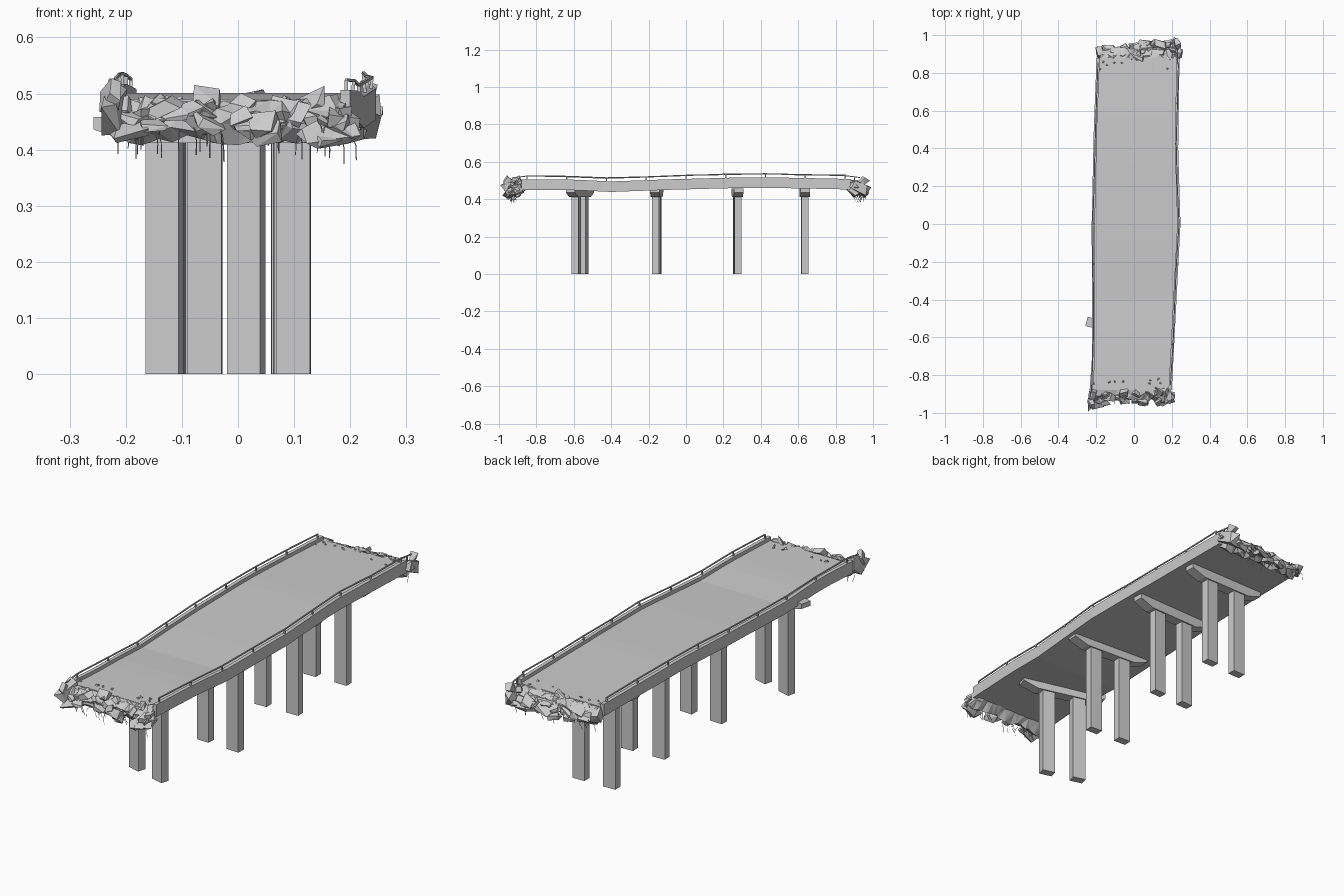
import bpy, bmesh, math, random
from mathutils import Vector, Matrix, Euler

random.seed(11)
if "Cube" in bpy.data.objects:
    bpy.data.objects.remove(bpy.data.objects["Cube"])


def material(name, v):
    m = bpy.data.materials.new(name)
    m.use_nodes = True
    m.diffuse_color = (v, v, v, 1)
    m.node_tree.nodes["Principled BSDF"].inputs["Base Color"].default_value = (v, v, v, 1)
    return m


concrete = material("concrete grey", 0.6)


def finish(bm, name, normals=True):
    if normals:
        bmesh.ops.recalc_face_normals(bm, faces=bm.faces)
    me = bpy.data.meshes.new(name)
    bm.to_mesh(me)
    bm.free()
    me.materials.append(concrete)
    ob = bpy.data.objects.new(name, me)
    bpy.context.collection.objects.link(ob)
    return ob


def lerp(table, y):
    if y <= table[0][0]:
        return table[0][1]
    for (a, u), (b, v) in zip(table, table[1:]):
        if y <= b:
            t = (y - a) / (b - a)
            return u + (v - u) * t
    return table[-1][1]


# Sagging, bowed outline of the deck along its length
LEFT = [(-.88, .2), (-.4, .225), (0, .246), (.4, .234), (.88, .241)]
RIGHT = [(-.88, -.235), (-.7, -.222), (0, -.224), (.5, -.213), (.88, -.198)]
TOP = [(-.88, .506), (-.6, .505), (-.4, .495), (-.1, .506), (.35, .518), (.6, .514), (.88, .508)]
END, WALL, LIP, DEPTH = .88, .017, .016, .056


def loft(bm, sections, closed=True):
    rings = [[bm.verts.new(p) for p in s] for s in sections]
    n = len(rings[0])
    for a, b in zip(rings, rings[1:]):
        for i in range(n if closed else n - 1):
            j = (i + 1) % n
            bm.faces.new((a[i], a[j], b[j], b[i]))
    if closed:
        bm.faces.new(rings[0])
        bm.faces.new(rings[-1][::-1])


# Deck with raised kerb walls
def deck_section(y):
    l, r, z = lerp(LEFT, y), lerp(RIGHT, y), lerp(TOP, y)
    road, under = z - LIP, z - DEPTH
    return [(r, y, under), (r, y, z), (r + WALL, y, z), (r + WALL, y, road),
            (l - WALL, y, road), (l - WALL, y, z), (l, y, z), (l, y, under)]


bm = bmesh.new()
STEPS = 22
loft(bm, [deck_section(-END + 2 * END * i / STEPS) for i in range(STEPS + 1)])
finish(bm, "bridge_deck")


def add_box(bm, centre, size, rot=(0, 0, 0)):
    mat = Matrix.LocRotScale(Vector(centre), Euler(rot), Vector(size))
    bmesh.ops.create_cube(bm, size=1, matrix=mat)


def add_bar(bm, a, b, w):
    a, b = Vector(a), Vector(b)
    d = b - a
    mat = Matrix.LocRotScale((a + b) / 2, d.to_track_quat('Z', 'Y'), Vector((w, w, d.length)))
    bmesh.ops.create_cube(bm, size=1, matrix=mat)


# Handrails: short bent segments on posts
def railing(name, edge, sign):
    bm = bmesh.new()
    pts = []
    count = 8
    for i in range(count + 1):
        y = -.85 + 1.7 * i / count
        x = lerp(edge, y) - sign * WALL * .5
        z = lerp(TOP, y)
        top = Vector((x + random.uniform(-.003, .003), y, z + .018 + random.uniform(-.003, .003)))
        add_bar(bm, (x, y, z - .004), top, .006)
        pts.append(top)
    for a, b in zip(pts, pts[1:]):
        add_bar(bm, a, b + (b - a) * .02, .005)
    finish(bm, name)


railing("left_handrail", LEFT, 1)
railing("right_handrail", RIGHT, -1)


# Piers: tapered crosshead on two square columns
def pier(name, x, y, turn, gap, height=.425):
    place = Matrix.Translation((x, y, 0)) @ Matrix.Rotation(turn, 4, 'Z')
    bm = bmesh.new()
    for s in (-1, 1):
        add_box(bm, (s * gap / 2, 0, height / 2), (.061, .038, height))
    bm.transform(place)
    finish(bm, name + "_columns")
    bm = bmesh.new()
    low, mid, top = .412, .436, .458
    shape = [(-.13, low), (.13, low), (.2, mid), (.2, top), (-.2, top), (-.2, mid)]
    loft(bm, [[(px, s * .025, pz) for px, pz in shape] for s in (-1, 1)])
    bm.transform(place)
    finish(bm, name + "_crosshead")


pier("front_pier", -.058, -.567, math.radians(-15), .15)
pier("front_middle_pier", .02, -.157, math.radians(-3), .158)
pier("back_middle_pier", .015, .275, math.radians(2), .158)
pier("back_pier", .012, .635, math.radians(1), .155)


def jitter(a):
    return Vector([random.uniform(-a, a) for _ in range(3)])


def add_chunk(bm, centre, size, rot):
    # Angular shard: hull of a box with displaced corners
    mat = Matrix.LocRotScale(Vector(centre), Euler(rot), Vector(size))
    vs = [bm.verts.new(mat @ (Vector((i, j, k)) * .5 + jitter(.22)))
          for i in (-1, 1) for j in (-1, 1) for k in (-1, 1)]
    out = bmesh.ops.convex_hull(bm, input=vs)
    inside = [v for v in out["geom_interior"] if isinstance(v, bmesh.types.BMVert)]
    bmesh.ops.delete(bm, geom=inside, context='VERTS')


# Broken ends: crumpled fracture face, shards, fallen kerb and bent bars
def broken_end(name, s):
    y0 = s * END
    l, r, z = lerp(LEFT, y0), lerp(RIGHT, y0), lerp(TOP, y0)
    l, r = l - WALL, r + WALL
    steps = 15
    profile = [(-.012, -.017), (.02, -.022), (.05, -.04), (.05, -.068), (.022, -.09), (-.02, -.056)]
    bm = bmesh.new()
    sections = []
    for i in range(steps + 1):
        x = r + (l - r) * i / steps
        reach = random.uniform(.75, 1.2)
        row = []
        for k, (dy, dz) in enumerate(profile):
            p = Vector((x, y0 + s * dy * reach, z + dz))
            if 0 < k < len(profile) - 1:
                p += jitter(.011)
            row.append(p)
        sections.append(row)
    loft(bm, sections)
    bmesh.ops.triangulate(bm, faces=bm.faces)
    finish(bm, name + "_fracture")

    bm = bmesh.new()
    for i in range(34):
        x = random.uniform(r, l)
        t = random.random()
        side = s * (x - .01) / .2
        y = y0 + s * (.012 + .055 * t + .012 * side)
        flat = (random.uniform(.03, .07), random.uniform(.02, .045), random.uniform(.008, .022))
        tilt = (-s * random.uniform(.2, 1.1), random.uniform(-.5, .5), random.uniform(-.7, .7))
        add_chunk(bm, (x, y, z - .022 - .058 * t * random.uniform(.6, 1.2)), flat, tilt)
    for i in range(10):
        x = random.uniform(r, l)
        c = (x, y0 - s * random.uniform(.01, .06), z - LIP + .001)
        add_chunk(bm, c, (.009, .007, .005), jitter(1))
    finish(bm, name + "_rubble")

    # Kerb piece sheared off and tipping downward on one corner
    bm = bmesh.new()
    edge = l + WALL * .4 if s > 0 else r - WALL * .4
    add_chunk(bm, (edge, y0 + s * .045, z - .042), (.035, .085, .06), (-s * .5, .1, s * .12))
    add_chunk(bm, (edge, y0 + s * .07, z - .012), (.025, .035, .04), (-s * .8, .2, .3))
    other = r if s > 0 else l
    add_chunk(bm, (other, y0 + s * .02, z - .05), (.035, .05, .05), (-s * .3, 0, .2))
    add_bar(bm, (edge, y0 - s * .03, z + .018), (edge, y0 + s * .05, z + .008), .005)
    add_bar(bm, (edge, y0 + s * .02, z - .02), (edge, y0 + s * .02, z + .012), .006)
    finish(bm, name + "_broken_kerb")

    cu = bpy.data.curves.new(name + "_bars", 'CURVE')
    cu.dimensions = '3D'
    cu.bevel_depth = .001
    cu.bevel_resolution = 0
    cu.resolution_u = 4
    cu.materials.append(concrete)
    for i in range(26):
        x = random.uniform(r, l)
        p = Vector((x, y0 + s * random.uniform(.02, .05), z - random.uniform(.06, .08)))
        d = Vector((random.uniform(-.03, .03), s * random.uniform(-.01, .03), -random.uniform(.02, .055)))
        bow = Vector((d.x * .3, s * .012, .012))
        sp = cu.splines.new('BEZIER')
        sp.bezier_points.add(2)
        for bp, q in zip(sp.bezier_points, (p, p + d * .5 + bow, p + d)):
            bp.co = q
            bp.handle_left_type = bp.handle_right_type = 'AUTO'
    bpy.context.collection.objects.link(bpy.data.objects.new(name + "_bent_bars", cu))


broken_end("front_end", -1)
broken_end("back_end", 1)
